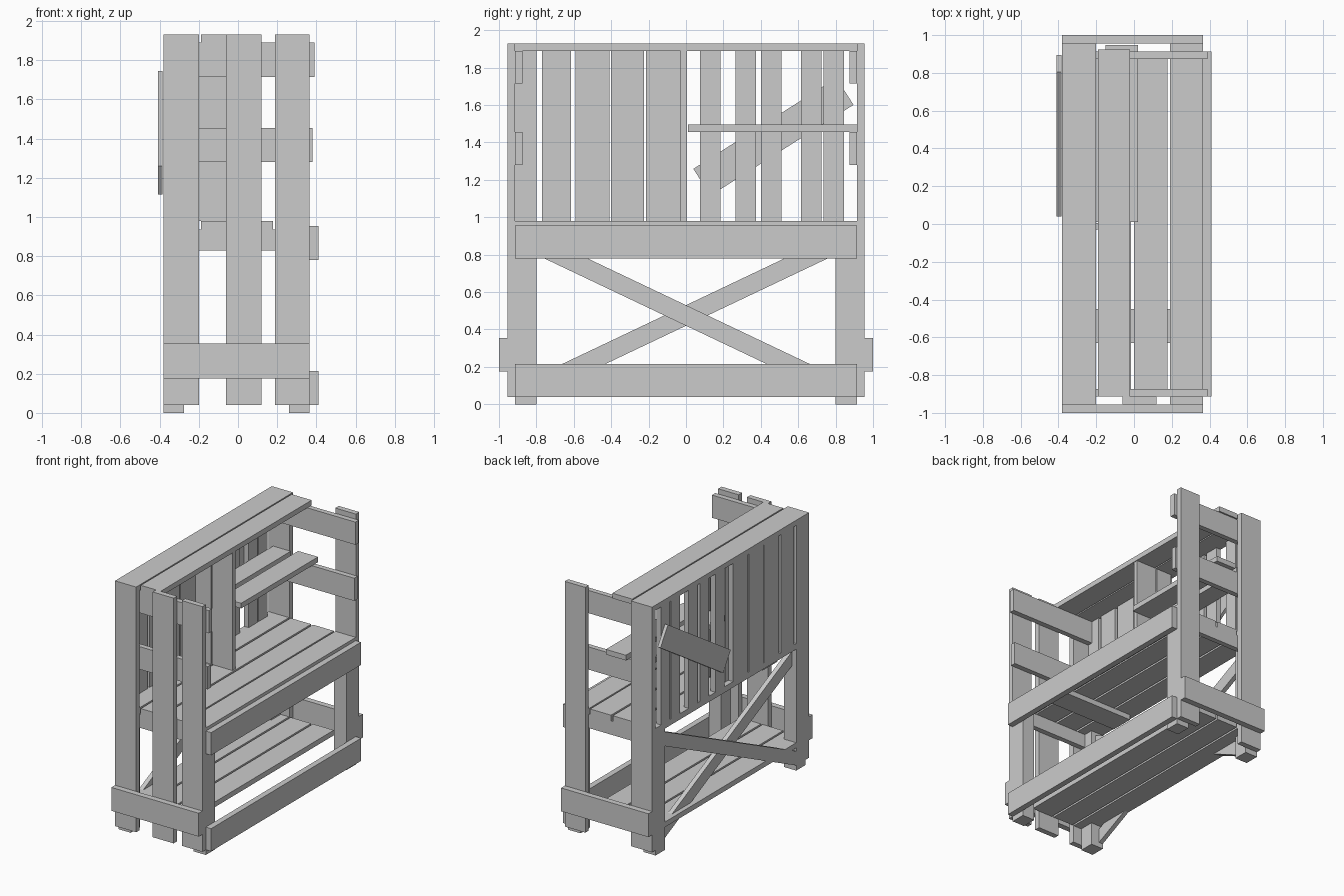
import bpy, math

if "Cube" in bpy.data.objects:
    bpy.data.objects.remove(bpy.data.objects["Cube"])

def box(name, x, y, z):
    """Plank given by its (min, max) extents on each axis."""
    v = [(a, b, c) for a in x for b in y for c in z]
    f = [(0, 1, 3, 2), (4, 6, 7, 5), (0, 4, 5, 1), (2, 3, 7, 6), (0, 2, 6, 4), (1, 5, 7, 3)]
    me = bpy.data.meshes.new(name)
    me.from_pydata(v, [], f)
    ob = bpy.data.objects.new(name, me)
    bpy.context.collection.objects.link(ob)
    return ob

def slab(name, x, pts):
    """Board cut to a y/z outline and extruded along x."""
    n = len(pts)
    v = [(a, p, q) for a in x for p, q in pts]
    f = [tuple(range(n))[::-1], tuple(range(n, 2 * n))]
    f += [(i, (i + 1) % n, (i + 1) % n + n, i + n) for i in range(n)]
    me = bpy.data.meshes.new(name)
    me.from_pydata(v, [], f)
    ob = bpy.data.objects.new(name, me)
    bpy.context.collection.objects.link(ob)
    return ob

BACK, FRONT = -0.38, 0.365

# End frames, mirrored in y
for s, side in ((-1, "near"), (1, "far")):
    def span(a, b):
        return tuple(sorted((s * a, s * b)))
    out, inn = span(0.913, 0.955), span(0.873, 0.913)
    box(f"{side}_back_post", (BACK, -0.2), out, (0.04, 1.89))
    box(f"{side}_front_post", (0.19, FRONT), out, (0.04, 1.93))
    box(f"{side}_foot_rail", (BACK, FRONT), span(0.955, 1.0), (0.175, 0.355))
    box(f"{side}_top_rail", (-0.34, 0.39), inn, (1.715, 1.89))
    box(f"{side}_middle_rail", (-0.34, 0.38), inn, (1.28, 1.455))
    box(f"{side}_table_rail", (BACK, FRONT), inn, (0.83, 0.935))
    box(f"{side}_back_leg", (BACK, -0.275), span(0.80, 0.913), (0, 0.935))
    box(f"{side}_front_leg", (0.26, FRONT), span(0.80, 0.913), (0, 0.935))
box("near_middle_post", (-0.06, 0.12), (-0.955, -0.913), (0.04, 1.93))

# Table top and bottom shelf boards
for i, x in enumerate([(BACK, -0.205), (-0.19, -0.015), (0.0, 0.178), (0.19, FRONT)]):
    box(f"table_board_{i}", x, (-0.913, 0.913), (0.935, 0.98))
    if i < 3:
        box(f"bottom_shelf_board_{i}", x, (-0.913, 0.913), (0.175, 0.215))
box("table_batten", (-0.34, FRONT), (-0.63, -0.45), (0.895, 0.935))

# Front rails
for name, z in (("front_table_rail", (0.78, 0.955)), ("front_foot_rail", (0.04, 0.215))):
    box(name, (FRONT, 0.41), (-0.913, 0.913), z)

# Top boards
box("top_back_board", (BACK, -0.2), (-0.955, 0.955), (1.89, 1.93))
box("top_front_board", (-0.19, -0.02), (-0.913, 0.925), (1.89, 1.93))

# Back planks: wide on one side, spaced slats on the other
planks = [(-0.913, -0.80), (-0.77, -0.615), (-0.59, -0.41), (-0.40, -0.225), (-0.215, -0.03),
          (0.075, 0.185), (0.265, 0.375), (0.40, 0.51), (0.615, 0.725), (0.735, 0.845)]
for i, y in enumerate(planks):
    box(f"back_plank_{i}", (BACK, -0.34), y, (0.98, 1.89))

# Divider and upper shelf
box("divider_back", (-0.34, -0.21), (-0.03, 0.005), (0.98, 1.89))
box("divider_front", (-0.2, -0.025), (-0.03, 0.005), (0.98, 1.89))
box("upper_shelf_back", (-0.34, -0.19), (0.01, 0.913), (1.455, 1.495))
box("upper_shelf_front", (-0.15, 0.02), (0.01, 0.947), (1.455, 1.495))

# Crossed braces at the back, cut flush with the legs
brace = [(-0.8, 0.04), (0.8, 0.80), (0.8, 0.91), (-0.8, 0.15)]
slab("outer_brace", (BACK, -0.345), brace)
slab("inner_brace", (-0.345, -0.31), [(-y, z) for y, z in brace][::-1])

# Slanted board nailed on the back
slant = box("slanted_back_board", (-0.012, 0.012), (-0.453, 0.453), (-0.085, 0.085))
slant.location = (-0.397, 0.4675, 1.43)
slant.rotation_euler.x = math.radians(32.4)
